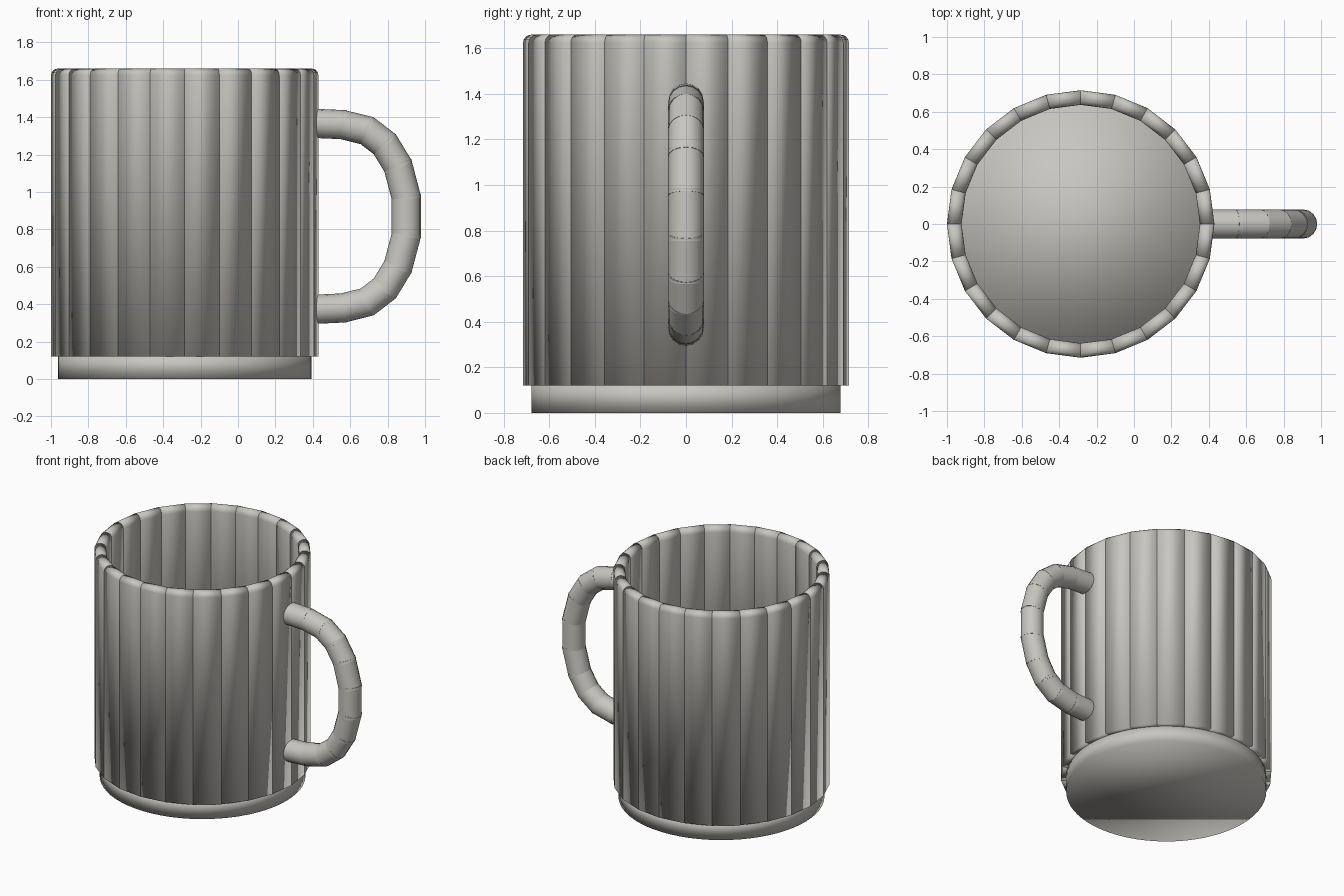
import bpy, bmesh, math
from mathutils import Vector

if "Cube" in bpy.data.objects:
    bpy.data.objects.remove(bpy.data.objects["Cube"])

CX = -0.285           # mug axis
N = 24                # wall staves
R_OUT, R_IN = 0.715, 0.637
Z_LOW, Z_TOP = 0.12, 1.66

clay = bpy.data.materials.new("warm_grey")
clay.diffuse_color = (0.58, 0.565, 0.53, 1)
clay.use_nodes = True
clay.node_tree.nodes["Principled BSDF"].inputs["Base Color"].default_value = clay.diffuse_color


def finish(name, bm, smooth=True):
    bmesh.ops.recalc_face_normals(bm, faces=bm.faces)
    for f in bm.faces:
        f.smooth = smooth
    me = bpy.data.meshes.new(name)
    bm.to_mesh(me)
    bm.free()
    me.materials.append(clay)
    ob = bpy.data.objects.new(name, me)
    bpy.context.collection.objects.link(ob)
    return ob


# Stave profile (radius, height) with a rounded lip
b = 0.036
profile = [(R_OUT, Z_LOW)]
for i in range(5):
    a = math.radians(i * 22.5)
    profile.append((R_OUT - b + b * math.cos(a), Z_TOP - b + b * math.sin(a)))
for i in range(5):
    a = math.radians(90 + i * 22.5)
    profile.append((R_IN + b + b * math.cos(a), Z_TOP - b + b * math.sin(a)))
profile.append((R_IN, Z_LOW))

# Wall: separate wedge-shaped staves standing edge to edge
bm = bmesh.new()
for s in range(N):
    ends = []
    for k in (s, s + 1):
        a = 2 * math.pi * k / N
        ends.append([bm.verts.new((CX + r * math.cos(a), r * math.sin(a), z))
                     for r, z in profile])
    p, q = ends
    n = len(profile)
    for i in range(n):
        j = (i + 1) % n
        bm.faces.new((p[i], q[i], q[j], p[j]))
    bm.faces.new(p)
    bm.faces.new(q)
finish("wall_staves", bm)

# Base disc, also the floor inside the mug
bm = bmesh.new()
bmesh.ops.create_cone(bm, cap_ends=True, segments=64, radius1=0.678,
                      radius2=0.678, depth=0.14)
bmesh.ops.translate(bm, verts=bm.verts, vec=(CX, 0, 0.07))
finish("base", bm)

# Handle: straight round pieces overlapping along a D-shaped path
half = [(0.39, 1.368), (0.56, 1.36), (0.69, 1.328), (0.785, 1.255),
        (0.855, 1.14), (0.9, 0.97)]
path = half + [(x, 1.74 - z) for x, z in reversed(half)]
bm = bmesh.new()
for i in range(len(path) - 1):
    p = Vector((path[i][0], 0, path[i][1]))
    q = Vector((path[i + 1][0], 0, path[i + 1][1]))
    d = (q - p).normalized()
    if i > 0:
        p -= d * 0.016
    if i < len(path) - 2:
        q += d * 0.016
    made = bmesh.ops.create_cone(bm, cap_ends=True, segments=16, radius1=0.078,
                                 radius2=0.078, depth=(q - p).length)
    rot = Vector((0, 0, 1)).rotation_difference(d).to_matrix()
    bmesh.ops.rotate(bm, verts=made["verts"], cent=(0, 0, 0), matrix=rot)
    bmesh.ops.translate(bm, verts=made["verts"], vec=(p + q) / 2)
handle = finish("handle", bm)
bpy.context.view_layer.objects.active = handle
handle.select_set(True)
bpy.ops.object.shade_smooth_by_angle(angle=math.radians(40))
